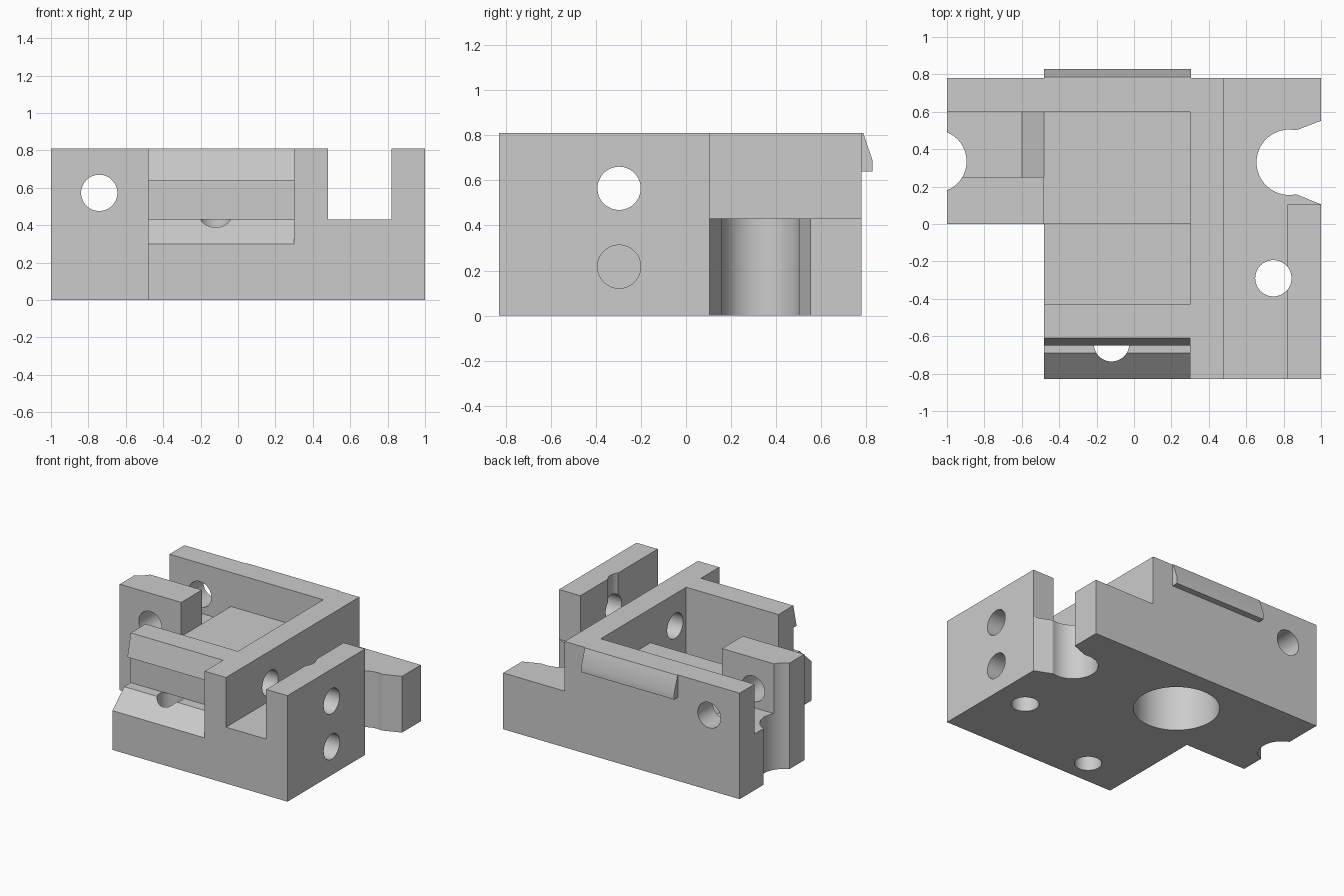
import bpy, bmesh, math
from mathutils import Vector

cube = bpy.data.objects.get("Cube")
if cube:
    bpy.data.objects.remove(cube, do_unlink=True)

grey = bpy.data.materials.new("plain_grey")
grey.use_nodes = True
colour = (0.6, 0.6, 0.6, 1)
grey.diffuse_color = colour
grey.node_tree.nodes["Principled BSDF"].inputs["Base Color"].default_value = colour


def prism(name, points, axis, lo, hi):
    """Extrude a 2D outline along an axis; points hold the other two coordinates in xyz order."""
    bm = bmesh.new()
    k = "xyz".index(axis)
    verts = []
    for p in points:
        co = list(p)
        co.insert(k, lo)
        verts.append(bm.verts.new(co))
    face = bm.faces.new(verts)
    out = bmesh.ops.extrude_face_region(bm, geom=[face])
    shift = Vector((0, 0, 0))
    shift[k] = hi - lo
    moved = [g for g in out["geom"] if isinstance(g, bmesh.types.BMVert)]
    bmesh.ops.translate(bm, verts=moved, vec=shift)
    bmesh.ops.recalc_face_normals(bm, faces=bm.faces)
    mesh = bpy.data.meshes.new(name)
    bm.to_mesh(mesh)
    bm.free()
    mesh.materials.append(grey)
    obj = bpy.data.objects.new(name, mesh)
    bpy.context.collection.objects.link(obj)
    return obj


def box(name, x, y, z):
    return prism(name, [(x[0], y[0]), (x[1], y[0]), (x[1], y[1]), (x[0], y[1])], "z", *z)


def bore(name, centre, radius, axis, lo, hi, n=48):
    ring = [(centre[0] + radius * math.cos(math.tau * i / n),
             centre[1] + radius * math.sin(math.tau * i / n)) for i in range(n)]
    return prism(name, ring, axis, lo, hi)


# L-shaped solid block
body = prism("bracket_body", [(-1, 0), (-0.48, 0), (-0.48, -0.83), (1, -0.83),
                              (1, 0.78), (-1, 0.78)], "z", 0, 0.81)

# Pockets, slots and the clip recess
cutters = [
    prism("side_slot", [(0.48, -0.9), (0.82, -0.9), (0.82, 0.105), (1.1, 0.105),
                        (1.1, 0.9), (0.48, 0.9)], "z", 0.43, 0.9),
    prism("rear_pocket", [(-1.1, 0.43), (-0.6, 0.43), (-0.48, 0.55), (0.3, 0.55),
                          (0.3, 0.9), (-1.1, 0.9)], "y", 0.25, 0.6),
    box("platform_pocket", (-0.48, 0.3), (-0.1, 0.3), (0.55, 0.9)),
    box("cross_channel", (-0.6, 0.3), (-0.43, 0), (0.29, 0.9)),
    prism("clip_recess", [(-0.9, 0.235), (-0.69, 0.43), (-0.61, 0.43), (-0.61, 0.64),
                          (-0.65, 0.64), (-0.61, 0.81), (-0.61, 0.9), (-0.9, 0.9)],
          "x", -0.6, 0.3),
    # Round notches on both sides
    bore("left_notch", (-1.062, 0.335), 0.167, "z", -0.1, 0.9),
    bore("right_notch", (0.83, 0.33), 0.175, "z", -0.1, 0.7),
    prism("right_notch_mouth", [(0.8, 0.158), (0.87, 0.158), (1.0, 0.105), (1.1, 0.105),
                                (1.1, 0.595), (1.0, 0.552), (0.87, 0.502), (0.8, 0.502)],
          "z", -0.1, 0.7),
    # Bores
    bore("main_bore", (-0.1, 0.34), 0.3, "z", -0.1, 0.45, 64),
    bore("front_bore", (-0.12, -0.64), 0.095, "z", -0.1, 0.431),
    bore("slot_bore", (0.745, -0.29), 0.097, "z", -0.1, 0.9),
    bore("upper_cross_bore", (-0.297, 0.565), 0.096, "x", 0.2, 1.1),
    bore("lower_cross_bore", (-0.297, 0.217), 0.096, "x", 0.48, 1.1),
    bore("long_bore", (-0.742, 0.573), 0.097, "y", -0.1, 0.9),
]
for c in cutters:
    c.hide_render = True
    mod = body.modifiers.new(c.name, "BOOLEAN")
    mod.operation = "DIFFERENCE"
    mod.solver = "EXACT"
    mod.object = c

# Bake the cuts and drop the cutters
graph = bpy.context.evaluated_depsgraph_get()
baked = bpy.data.meshes.new_from_object(body.evaluated_get(graph))
body.modifiers.clear()
body.data = baked
for c in cutters:
    bpy.data.objects.remove(c, do_unlink=True)

# Rear clip lip
lip = prism("rear_clip_lip", [(0.78, 0.64), (0.828, 0.64), (0.828, 0.69),
                              (0.787, 0.81), (0.78, 0.81)], "x", -0.48, 0.305)

# Smooth bores, crisp edges
for obj in (body, lip):
    bpy.ops.object.select_all(action="DESELECT")
    obj.select_set(True)
    bpy.context.view_layer.objects.active = obj
    bpy.ops.object.shade_smooth_by_angle(angle=math.radians(20))
